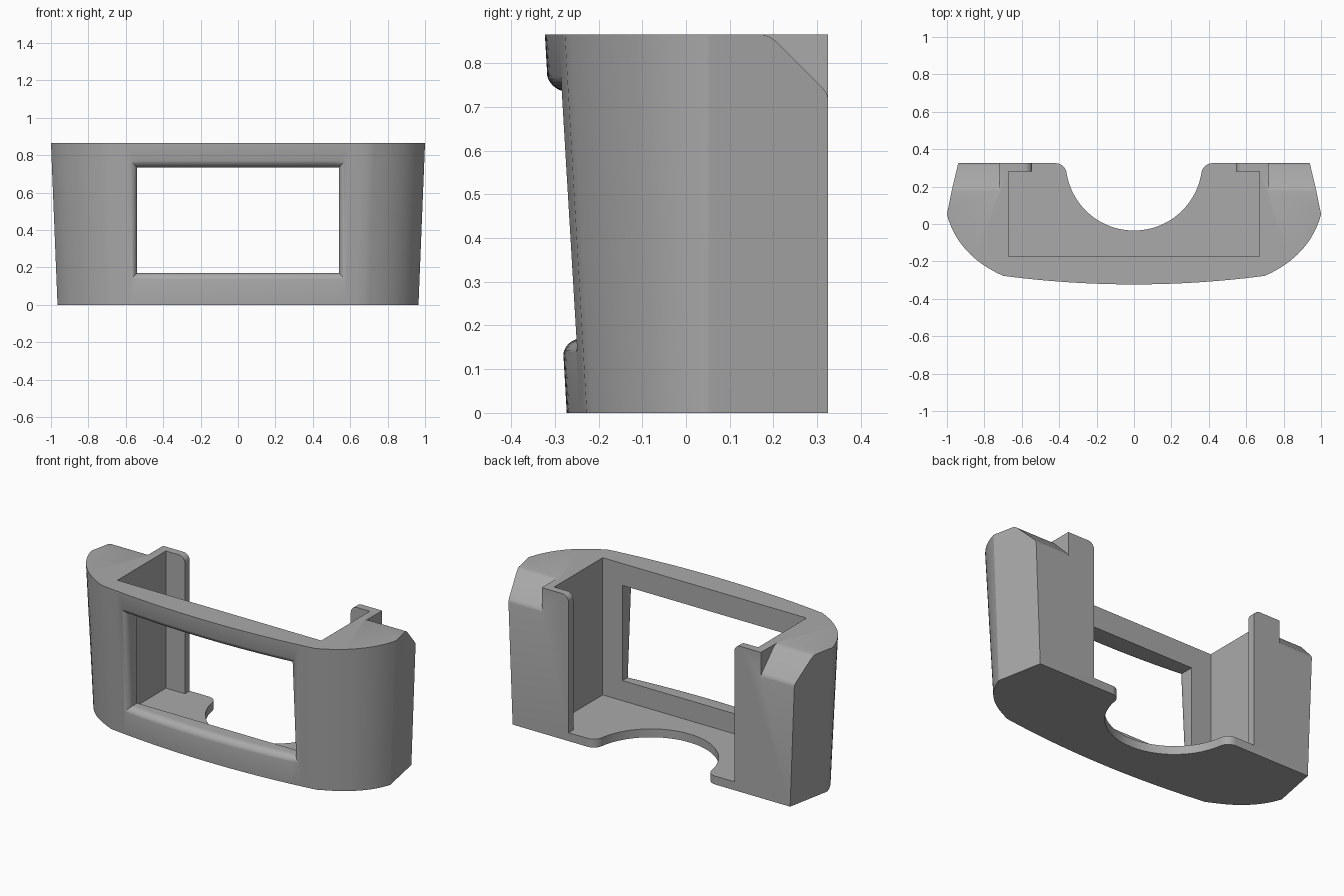
import bpy, bmesh, math

H = 0.865          # overall height
BACK = 0.325       # rear plane
FLOOR = 0.05       # floor thickness

cube = bpy.data.objects.get("Cube")
if cube:
    bpy.data.objects.remove(cube, do_unlink=True)

grey = bpy.data.materials.new("mid grey")
grey.use_nodes = True
colour = (0.4, 0.4, 0.4, 1)
grey.diffuse_color = colour
grey.node_tree.nodes["Principled BSDF"].inputs["Base Color"].default_value = colour


def loft(name, rings):
    """Closed solid through rings of equal point count."""
    bm = bmesh.new()
    loops = [[bm.verts.new(p) for p in ring] for ring in rings]
    for a, b in zip(loops, loops[1:]):
        for i in range(len(a)):
            j = (i + 1) % len(a)
            bm.faces.new((a[i], a[j], b[j], b[i]))
    bm.faces.new(loops[0])
    bm.faces.new(loops[-1])
    bmesh.ops.recalc_face_normals(bm, faces=bm.faces)
    mesh = bpy.data.meshes.new(name)
    bm.to_mesh(mesh)
    bm.free()
    mesh.materials.append(grey)
    ob = bpy.data.objects.new(name, mesh)
    bpy.context.collection.objects.link(ob)
    return ob


def arc(cx, cy, r, start, end, n=10):
    angles = [math.radians(start + (end - start) * i / n) for i in range(n + 1)]
    return [(cx + r * math.cos(a), cy + r * math.sin(a)) for a in angles]


def mirrored(half):
    """Complete a half outline across the centre plane."""
    return half + [(-x, y) for x, y in reversed(half)]


def cut(body, cutter):
    mod = body.modifiers.new("cut", "BOOLEAN")
    mod.operation = "DIFFERENCE"
    mod.solver = "EXACT"
    mod.object = cutter
    bpy.context.view_layer.objects.active = body
    bpy.ops.object.modifier_apply(modifier=mod.name)
    bpy.data.objects.remove(cutter, do_unlink=True)


def drafted(x, y, z):
    """Taper the sides and front inwards toward the bottom."""
    low = 1 - z / H
    lean = min(1, max(0, (0.06 - y) / 0.32))
    return (x * (1 - 0.035 * low), y + 0.05 * lean * low, z)


def front_y(x):
    return -0.323 + 0.046 * (x / 0.7) ** 2


# Outer body: flat flanks, curved corners, gently bowed front
half = [(0.945, BACK), (0.992, 0.09), (0.998, 0.065), (1.0, 0.05)]
for i in range(1, 17):
    t = i / 16
    a, b, c = (1 - t) ** 2, 2 * t * (1 - t), t * t
    half.append((a + b * 0.94 + c * 0.7, a * 0.05 - b * 0.17 - c * 0.277))
half += [(0.7 - 0.05 * i, front_y(0.7 - 0.05 * i)) for i in range(1, 14)]
outline = mirrored(half)
body = loft("front_housing", [[drafted(x, y, z) for x, y in outline] for z in (0, H)])

# Open-topped pocket
pocket = mirrored([(0.67, 0.28), (0.67, -0.175)])
cut(body, loft("pocket_cutter", [[(x, y, z) for x, y in pocket] for z in (FLOOR, 1.2)]))

# Rear opening between two lips with rounded top corners
r = 0.04
opening = mirrored([(0.545, FLOOR)] + arc(0.545 + r, H - r, r, 180, 90) + [(0.545 + r, 1.2)])
cut(body, loft("opening_cutter", [[(x, y, z) for x, z in opening] for y in (0.2, 0.5)]))

# Rounded bay through the floor
bay = [(0.6, 0.5), (0.6, BACK + 0.0005), (0.42, BACK)]
bay += arc(0.42, BACK - 0.06, 0.06, 95, 172, 8)
bay += arc(0, 0.33, 0.365, -12, -86, 24)
bay = mirrored(bay)
cut(body, loft("bay_cutter", [[(x, y, z) for x, y in bay] for z in (-0.2, 0.2)]))

# Chamfered rear shoulders
slope = [(0.175, H), (0.19, H - 0.004), (0.205, H - 0.014), (0.313, H - 0.122),
         (0.322, H - 0.134), (0.326, H - 0.15), (0.5, H - 0.15), (0.5, 1.1), (0.175, 1.1)]
for side in (-1, 1):
    cut(body, loft("shoulder_cutter",
                   [[(side * x, y, z) for y, z in slope] for x in (0.72, 1.2)]))

# Front window with rounded outer edges following the bowed face
W, LOW, HIGH, R, N = 0.54, 0.17, 0.735, 0.045, 20


def window_ring(grow, depth=None, flat=None):
    w, low, high = W + grow, LOW - grow, HIGH + grow
    xs = [-w + 2 * w * i / N for i in range(N + 1)]
    pts = [(x, low) for x in xs] + [(x, high) for x in reversed(xs)]
    if flat is not None:
        return [(x, flat, z) for x, z in pts]
    return [(x, drafted(x, front_y(x), z)[1] + depth, z) for x, z in pts]


rings = [window_ring(R, flat=-0.5)]
for i in range(9):
    a = math.radians(90 * i / 8)
    rings.append(window_ring(R * (1 - math.sin(a)), depth=R * (1 - math.cos(a)) - 0.001))
rings.append(window_ring(0, flat=-0.1))
cut(body, loft("window_cutter", rings))

# Smooth curves, crisp edges
bpy.ops.object.select_all(action="DESELECT")
body.select_set(True)
bpy.context.view_layer.objects.active = body
bpy.ops.object.shade_smooth_by_angle(angle=math.radians(25))
